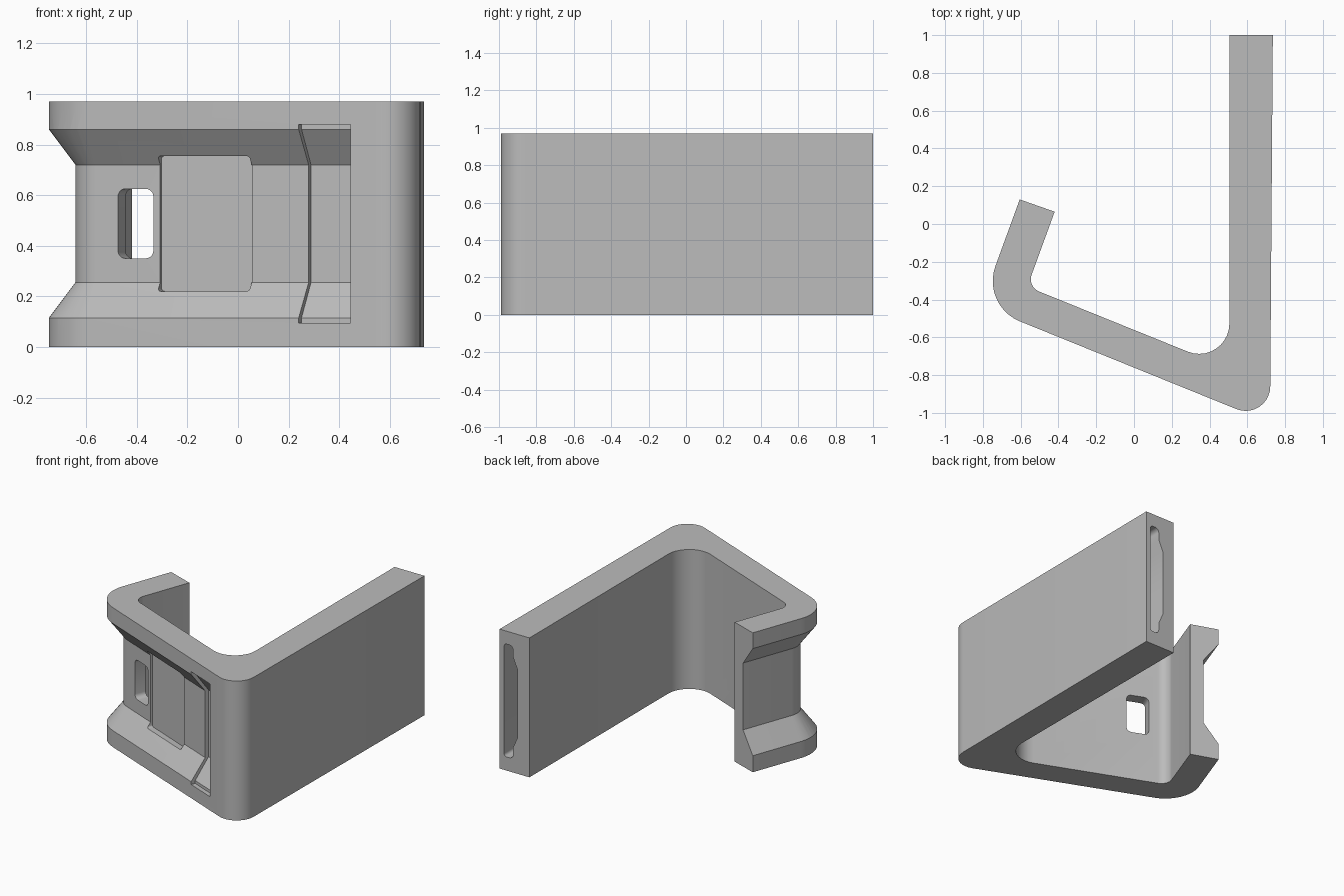
import bpy, bmesh, math
from mathutils import Vector

cube = bpy.data.objects.get("Cube")
if cube:
    bpy.data.objects.remove(cube, do_unlink=True)

HEIGHT = 0.97
ALONG = Vector((0.927, -0.375))    # direction of the front arm
INWARD = Vector((0.375, 0.927))    # from its outer face into the wall
START = Vector((0, -0.76))


def rounded(corners, steps=10):
    """Polygon from (x, y, radius) corners, with arcs where radius > 0."""
    out = []
    for i, (x, y, r) in enumerate(corners):
        p = Vector((x, y))
        if r == 0:
            out.append(p)
            continue
        a = (Vector(corners[i - 1][:2]) - p).normalized()
        b = (Vector(corners[(i + 1) % len(corners)][:2]) - p).normalized()
        half = a.angle(b) / 2
        centre = p + (a + b).normalized() * (r / math.sin(half))
        ra = p + a * (r / math.tan(half)) - centre
        rb = p + b * (r / math.tan(half)) - centre
        total = ra.angle(rb)
        for k in range(steps + 1):
            t = k / steps
            out.append(centre + (ra * math.sin((1 - t) * total)
                                 + rb * math.sin(t * total)) / math.sin(total))
    return out


def loft(name, rings):
    """Closed solid through matching rings of points."""
    bm = bmesh.new()
    rows = [[bm.verts.new(p) for p in ring] for ring in rings]
    bm.faces.new(rows[0])
    bm.faces.new(rows[-1])
    n = len(rows[0])
    for lo, hi in zip(rows, rows[1:]):
        for i in range(n):
            j = (i + 1) % n
            bm.faces.new((lo[i], lo[j], hi[j], hi[i]))
    bmesh.ops.recalc_face_normals(bm, faces=bm.faces)
    mesh = bpy.data.meshes.new(name)
    bm.to_mesh(mesh)
    bm.free()
    obj = bpy.data.objects.new(name, mesh)
    bpy.context.collection.objects.link(obj)
    return obj


def on_arm(x, depth, z):
    """Point at an x on the arm's outer face, moved in by depth."""
    p = START + ALONG * (x / ALONG.x) + INWARD * depth
    return (p.x, p.y, z)


def rectangle(x0, x1, z0, z1, r):
    return rounded([(x0, z0, r), (x1, z0, r), (x1, z1, r), (x0, z1, r)], 5)


# Bent bracket body: long arm, front arm and short hook
outline = rounded([
    (0.735, 1.0, 0), (0.505, 1.0, 0), (0.505, -0.765, 0.16),
    (-0.565, -0.332, 0.07), (-0.42, 0.065, 0), (-0.605, 0.13, 0),
    (-0.81, -0.432, 0.23), (0.72, -1.052, 0.13)])
body = loft("bracket_body", [[(p.x, p.y, z) for p in outline] for z in (0, HEIGHT)])

# Strap groove with sloped sides around the hook
path = rounded([(-0.571, 0.223, 0), (-0.81, -0.432, 0.23), (0.3, -0.8815, 0)])
section = [(-0.03, 0.075), (0.105, 0.255), (0.105, 0.72), (-0.03, 0.9)]
rings = []
for i, p in enumerate(path):
    t = (path[min(i + 1, len(path) - 1)] - path[max(i - 1, 0)]).normalized()
    side = Vector((-t.y, t.x))
    rings.append([(*(p + side * d), z) for d, z in section])
groove = loft("groove_cutter", rings)

# Deeper pocket where the groove ends
section = [(-0.04, 0.095), (0.03, 0.095), (0.03, 0.115), (0.13, 0.255),
           (0.13, 0.72), (0.03, 0.86), (0.03, 0.88), (-0.04, 0.88)]
pocket = loft("pocket_cutter",
              [[on_arm(x, d, z) for d, z in section] for x in (0.24, 0.445)])

# Shallow label recess in the groove floor
shape = rectangle(-0.347, 0.015, 0.22, 0.755, 0.012)
recess = loft("recess_cutter",
              [[on_arm(p.x, d, p.y) for p in shape] for d in (0.02, 0.12)])

# Strap window through the wall
shape = rectangle(-0.514, -0.374, 0.35, 0.625, 0.03)
window = loft("window_cutter",
              [[on_arm(p.x, d, p.y) for p in shape] for d in (0.03, 0.25)])

# Strap tunnel entering the end of the long arm
shape = rounded([
    (0.7, 0.095, 0.02), (0.7, 0.88, 0.02), (0.63, 0.88, 0.03), (0.63, 0.8, 0),
    (0.595, 0.72, 0), (0.595, 0.255, 0), (0.63, 0.175, 0), (0.63, 0.095, 0.03)], 5)
tunnel = loft("tunnel_cutter", [[(p.x, y, p.y) for p in shape] for y in (-0.7, 1.05)])

# Cut the openings, then remove the cutters
cutters = [groove, pocket, recess, window, tunnel]
for cutter in cutters:
    cutter.hide_render = True
    mod = body.modifiers.new(cutter.name, 'BOOLEAN')
    mod.operation = 'DIFFERENCE'
    mod.solver = 'EXACT'
    mod.object = cutter
bpy.context.view_layer.update()
graph = bpy.context.evaluated_depsgraph_get()
result = bpy.data.meshes.new_from_object(body.evaluated_get(graph))
body.modifiers.clear()
body.data = result
for cutter in cutters:
    bpy.data.objects.remove(cutter, do_unlink=True)

# Single grey material
grey = bpy.data.materials.new("plain_grey")
grey.use_nodes = True
colour = (0.5, 0.5, 0.5, 1)
grey.diffuse_color = colour
grey.node_tree.nodes["Principled BSDF"].inputs["Base Color"].default_value = colour
body.data.materials.clear()
body.data.materials.append(grey)

bpy.ops.object.select_all(action='DESELECT')
body.select_set(True)
bpy.context.view_layer.objects.active = body
bpy.ops.object.shade_smooth_by_angle(angle=math.radians(25))
